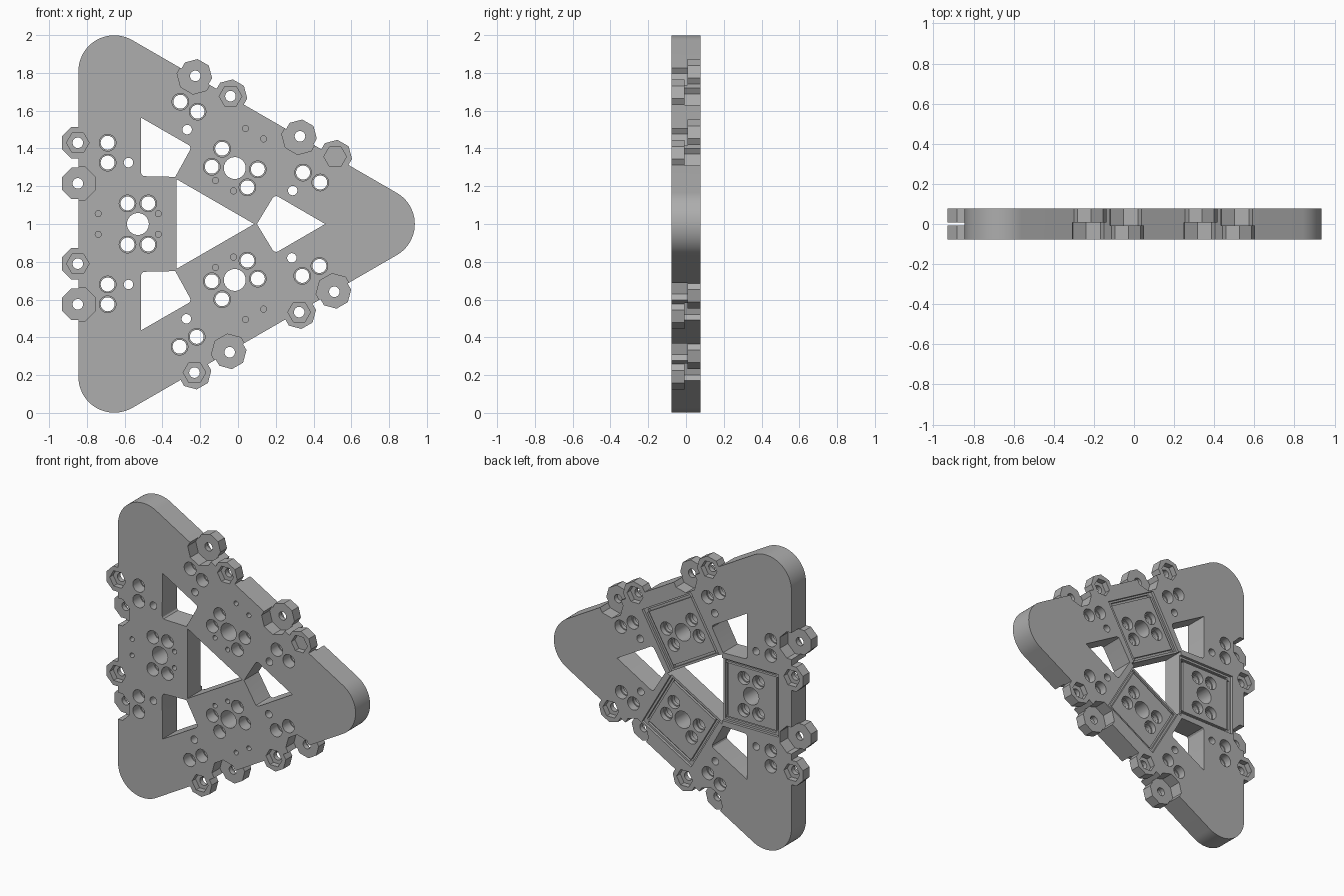
import bpy, bmesh
from math import sin, cos, pi, radians

cube = bpy.data.objects.get("Cube")
if cube:
    bpy.data.objects.remove(cube, do_unlink=True)

CX, CZ = -0.188, 1.0      # centre of the three-fold symmetry
H = 0.078                 # half thickness
EDGE, ROUND = 0.657, 0.19 # centre to side, corner radius
HUB = -0.342              # hub centre on the left side
EAR_U = -0.66             # ear centres lie on the side edge
GAP = 0.008               # clearance between mating ears
EARS = ((0.43, -1), (0.215, 1), (-0.21, -1), (-0.425, 1))  # height, front or back

grey = bpy.data.materials.new("plain grey")
grey.use_nodes = True
color = (0.42, 0.42, 0.42, 1)
grey.diffuse_color = color
grey.node_tree.nodes["Principled BSDF"].inputs["Base Color"].default_value = color


def ring(x, z, r, n=32, turn=0.0):
    return [(x + r * cos(turn + 2 * pi * i / n), z + r * sin(turn + 2 * pi * i / n))
            for i in range(n)]


def octagon(x, z, apothem):
    return ring(x, z, apothem / cos(pi / 8), 8, pi / 8)


def rect(x0, x1, half):
    return [(x0, -half), (x1, -half), (x1, half), (x0, half)]


def prism(bm, pts, y0, y1, repeat=3):
    """Extrude an outline through the thickness, copied around the centre."""
    for k in range(repeat):
        c, s = cos(k * 2 * pi / 3), sin(k * 2 * pi / 3)
        flat = [(CX + x * c - z * s, CZ + x * s + z * c) for x, z in pts]
        a = [bm.verts.new((x, y0, z)) for x, z in flat]
        b = [bm.verts.new((x, y1, z)) for x, z in flat]
        bm.faces.new(a)
        bm.faces.new(b[::-1])
        n = len(a)
        for i in range(n):
            j = (i + 1) % n
            bm.faces.new((a[j], a[i], b[i], b[j]))


def finish(name, bm):
    bmesh.ops.recalc_face_normals(bm, faces=bm.faces)
    me = bpy.data.meshes.new(name)
    bm.to_mesh(me)
    bm.free()
    ob = bpy.data.objects.new(name, me)
    bpy.context.collection.objects.link(ob)
    me.materials.append(grey)
    return ob


def combine(target, bm, operation="DIFFERENCE"):
    tool = finish("helper", bm)
    tool.hide_render = True
    mod = target.modifiers.new("shape", "BOOLEAN")
    mod.operation, mod.solver, mod.object = operation, "EXACT", tool
    bpy.context.view_layer.objects.active = target
    bpy.ops.object.modifier_apply(modifier=mod.name)
    bpy.data.objects.remove(tool, do_unlink=True)


# Rounded triangular plate
outline = []
for corner in range(3):
    ang = corner * 2 * pi / 3
    d = 2 * (EDGE - ROUND)
    for i in range(25):
        t = ang + radians(-60 + 5 * i)
        outline.append((d * cos(ang) + ROUND * cos(t), d * sin(ang) + ROUND * sin(t)))
bm = bmesh.new()
prism(bm, outline, -H, H, 1)
plate = finish("triangular_plate", bm)

# Clearance pockets, open on the side opposite each ear
bm = bmesh.new()
for v, side in EARS:
    prism(bm, octagon(EAR_U, v, 0.09), *sorted((side * GAP, -side * 0.1)))
combine(plate, bm)

# Connector ears, half the plate thick
bm = bmesh.new()
for v, side in EARS:
    prism(bm, octagon(EAR_U, v, 0.083), *sorted((side * GAP, side * H)))
combine(plate, bm, "UNION")

# Square panel recesses on the back, with a deeper border groove
bm = bmesh.new()
prism(bm, rect(-0.56, -0.125, 0.212), H - 0.018, 0.1)
combine(plate, bm)
bm = bmesh.new()
for v in (-0.19, 0.19):
    prism(bm, [(x, z + v) for x, z in rect(-0.53, -0.15, 0.008)], H - 0.035, 0.1)
for u in (-0.54, -0.16):
    prism(bm, rect(u - 0.008, u + 0.008, 0.18), H - 0.035, 0.1)
combine(plate, bm)

# Central window and three kite windows
bm = bmesh.new()
prism(bm, ring(0, 0, 0.274, 3), -0.1, 0.1, 1)
half = [(0.37, 0.135), (0.378, 0.145), (0.39, 0.148), (0.4, 0.145)]
kite = [(0.288, 0)] + half + [(0.65, 0)] + [(x, -z) for x, z in half[::-1]]
prism(bm, kite, -0.1, 0.1)
combine(plate, bm)

# Through holes: hub, hub screws, edge pairs, pins and ear bolts
screws = [(HUB + du, dv) for du in (-0.055, 0.055) for dv in (-0.109, 0.109)]
screws += [(-0.502, v) for v in (0.43, 0.325, -0.32, -0.425)]
bm = bmesh.new()
prism(bm, ring(HUB, 0, 0.058), -0.1, 0.1)
for u, v in screws:
    prism(bm, ring(u, v, 0.037), -0.1, 0.1)
for v in (0.325, -0.32):
    prism(bm, ring(-0.392, v, 0.025), -0.1, 0.1)
for v, side in EARS:
    prism(bm, ring(EAR_U, v, 0.028), -0.1, 0.1)
combine(plate, bm)

# Counterbores, hexagonal nut seats and shallow front pin holes
bm = bmesh.new()
for u, v in screws:
    prism(bm, ring(u, v, 0.044), -0.1, 0.0)
    prism(bm, ring(u, v, 0.044), 0.025, 0.1)
for v, side in EARS:
    prism(bm, ring(EAR_U, v, 0.06, 6), *sorted((side * 0.04, side * 0.1)))
for u in (HUB - 0.21, HUB + 0.108):
    for v in (-0.055, 0.055):
        prism(bm, ring(u, v, 0.016, 20), -0.1, -0.03)
combine(plate, bm)

# Smooth curved walls, keep the edges sharp
for ob in bpy.context.selected_objects:
    ob.select_set(False)
plate.select_set(True)
bpy.context.view_layer.objects.active = plate
bpy.ops.object.shade_smooth_by_angle(angle=radians(30))
